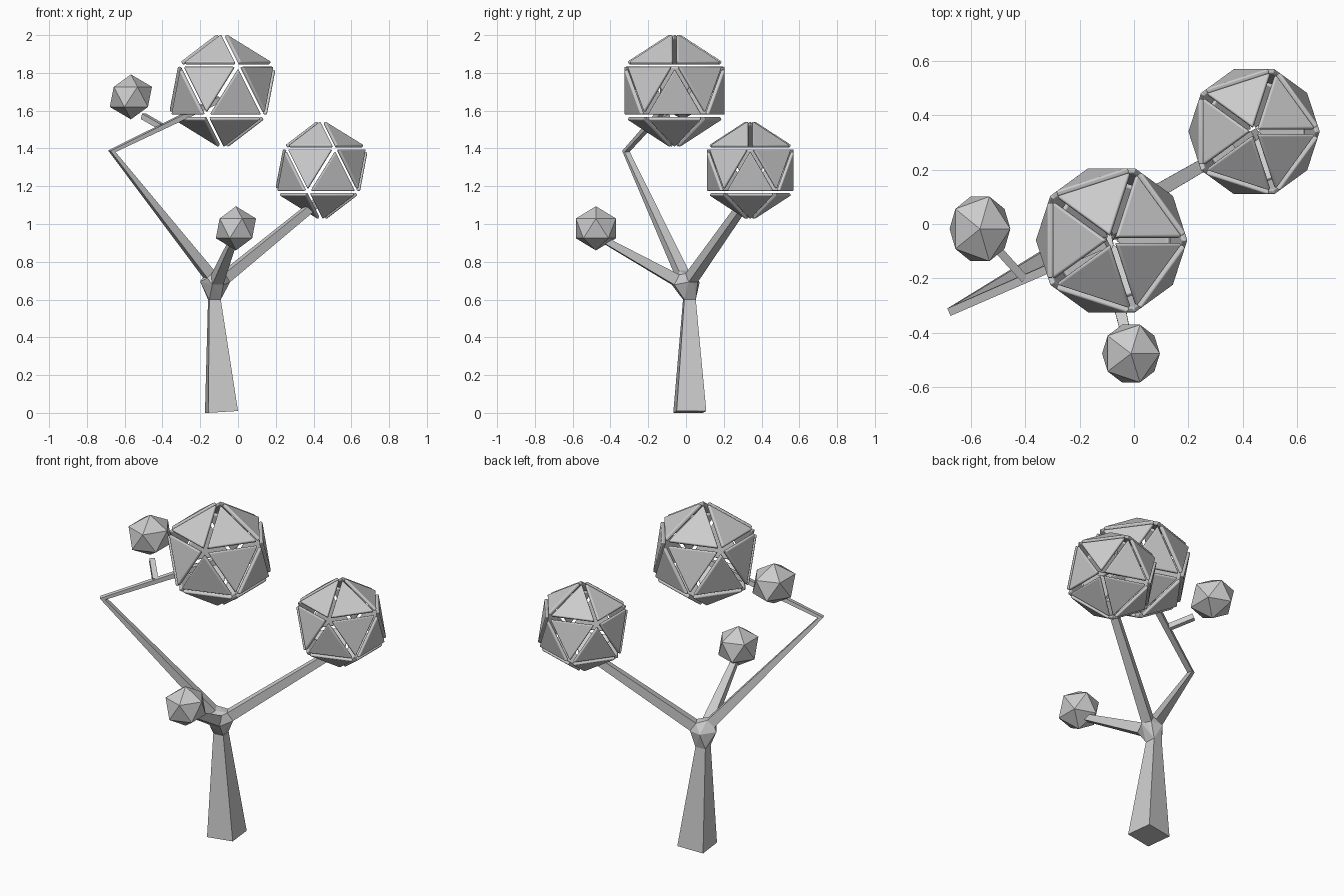
import bpy, bmesh, math
from mathutils import Vector, Matrix

if "Cube" in bpy.data.objects:
    bpy.data.objects.remove(bpy.data.objects["Cube"])


def finish(name, bm):
    bmesh.ops.recalc_face_normals(bm, faces=bm.faces)
    mesh = bpy.data.meshes.new(name)
    bm.to_mesh(mesh)
    bm.free()
    obj = bpy.data.objects.new(name, mesh)
    bpy.context.collection.objects.link(obj)
    return obj


def square(center, u, v, size):
    h = size / 2
    c = Vector(center)
    return [c + u * (a * h) + v * (b * h) for a, b in ((-1, -1), (1, -1), (1, 1), (-1, 1))]


def limb_rings(points, sizes):
    """Square cross-sections along a path, perpendicular to it."""
    pts = [Vector(p) for p in points]
    dirs = [(b - a).normalized() for a, b in zip(pts, pts[1:])]
    side = dirs[0].cross(dirs[-1] if len(dirs) > 1 else Vector((0, 0, 1))).normalized()
    rings = []
    for i, p in enumerate(pts):
        t = (dirs[max(i - 1, 0)] + dirs[min(i, len(dirs) - 1)]).normalized()
        rings.append(square(p, side, t.cross(side).normalized(), sizes[i]))
    return rings


def skin(name, rings):
    bm = bmesh.new()
    vs = [[bm.verts.new(p) for p in r] for r in rings]
    for a, b in zip(vs, vs[1:]):
        for i in range(4):
            j = (i + 1) % 4
            bm.faces.new((a[i], a[j], b[j], b[i]))
    bm.faces.new(vs[0])
    bm.faces.new(vs[-1])
    return finish(name, bm)


# Trunk: slightly turned, tapering square post
ang = math.radians(6.5)
ux = Vector((math.cos(ang), math.sin(ang), 0))
uy = Vector((-math.sin(ang), math.cos(ang), 0))
trunk_top = square((-0.125, 0.018, 0.6), ux, uy, 0.061)
base = square((-0.0875, 0.02, 0.004), ux, uy, 0.158)
for p in base:
    p.z = 0.01 * max(0, (p.x + 0.16) / 0.16)
skin("trunk", [base, trunk_top])

# Branches
limbs = {
    "left_branch": ([(-0.155, -0.02, 0.735), (-0.668, -0.318, 1.385), (-0.10, -0.07, 1.66)],
                    [0.056, 0.03, 0.032]),
    "right_branch": ([(-0.07, 0.03, 0.715), (0.45, 0.33, 1.14)], [0.056, 0.04]),
    "front_branch": ([(-0.11, -0.055, 0.705), (-0.02, -0.45, 0.925)], [0.06, 0.032]),
    "side_twig": ([(-0.405, -0.20, 1.515), (-0.50, -0.095, 1.57)], [0.03, 0.03]),
}
hub_points = list(trunk_top)
for name, (pts, sizes) in limbs.items():
    rings = limb_rings(pts, sizes)
    skin(name, rings)
    if name != "side_twig":
        hub_points += rings[0]

# Faceted fork where the branches meet the trunk
hub_points += [Vector(p) for p in ((-0.2, 0.0, 0.695), (-0.14, 0.072, 0.69), (-0.055, 0.04, 0.69))]
bm = bmesh.new()
for p in hub_points:
    bm.verts.new(p)
hull = bmesh.ops.convex_hull(bm, input=bm.verts)
loose = {g for g in hull["geom_interior"] + hull["geom_unused"] if isinstance(g, bmesh.types.BMVert)}
bmesh.ops.delete(bm, geom=list(loose), context='VERTS')
finish("fork", bm)


# Large crowns: hollow balls of twenty separate rounded triangular plates
def plate_ball(name, center, scale):
    R, gap, thick, bevel = 0.321, 0.016, 0.022, 0.007
    src = bmesh.new()
    bmesh.ops.create_icosphere(src, subdivisions=1, radius=R)
    k = 1 - gap / (0.3035 * R)
    bm = bmesh.new()
    for f in src.faces:
        c = f.calc_center_median()
        n = c.normalized()
        outer = [bm.verts.new(c + (v.co - c) * k) for v in f.verts]
        inner = [bm.verts.new(v.co - n * thick) for v in outer]
        bm.faces.new(outer)
        bm.faces.new(inner[::-1])
        for i in range(3):
            j = (i + 1) % 3
            bm.faces.new((outer[j], outer[i], inner[i], inner[j]))
    src.free()
    res = bmesh.ops.bevel(bm, geom=list(bm.edges), offset=bevel, segments=3,
                          profile=0.5, affect='EDGES')
    for f in res["faces"]:
        f.smooth = True
    bmesh.ops.transform(bm, matrix=Matrix.Translation(center) @ Matrix.Scale(scale, 4), verts=bm.verts)
    return finish(name, bm)


plate_ball("upper_crown", (-0.0825, -0.06, 1.706), 1.0)
plate_ball("right_crown", (0.442, 0.34, 1.285), 0.867)


# Small solid crowns
def solid_ball(name, center, scale):
    bm = bmesh.new()
    bmesh.ops.create_icosphere(bm, subdivisions=1, radius=1)
    bmesh.ops.transform(bm, matrix=Matrix.LocRotScale(Vector(center), None, Vector(scale)), verts=bm.verts)
    return finish(name, bm)


solid_ball("left_small_crown", (-0.567, -0.018, 1.673), (0.125, 0.14, 0.119))
solid_ball("front_small_crown", (-0.011, -0.477, 0.977), (0.119, 0.125, 0.117))
